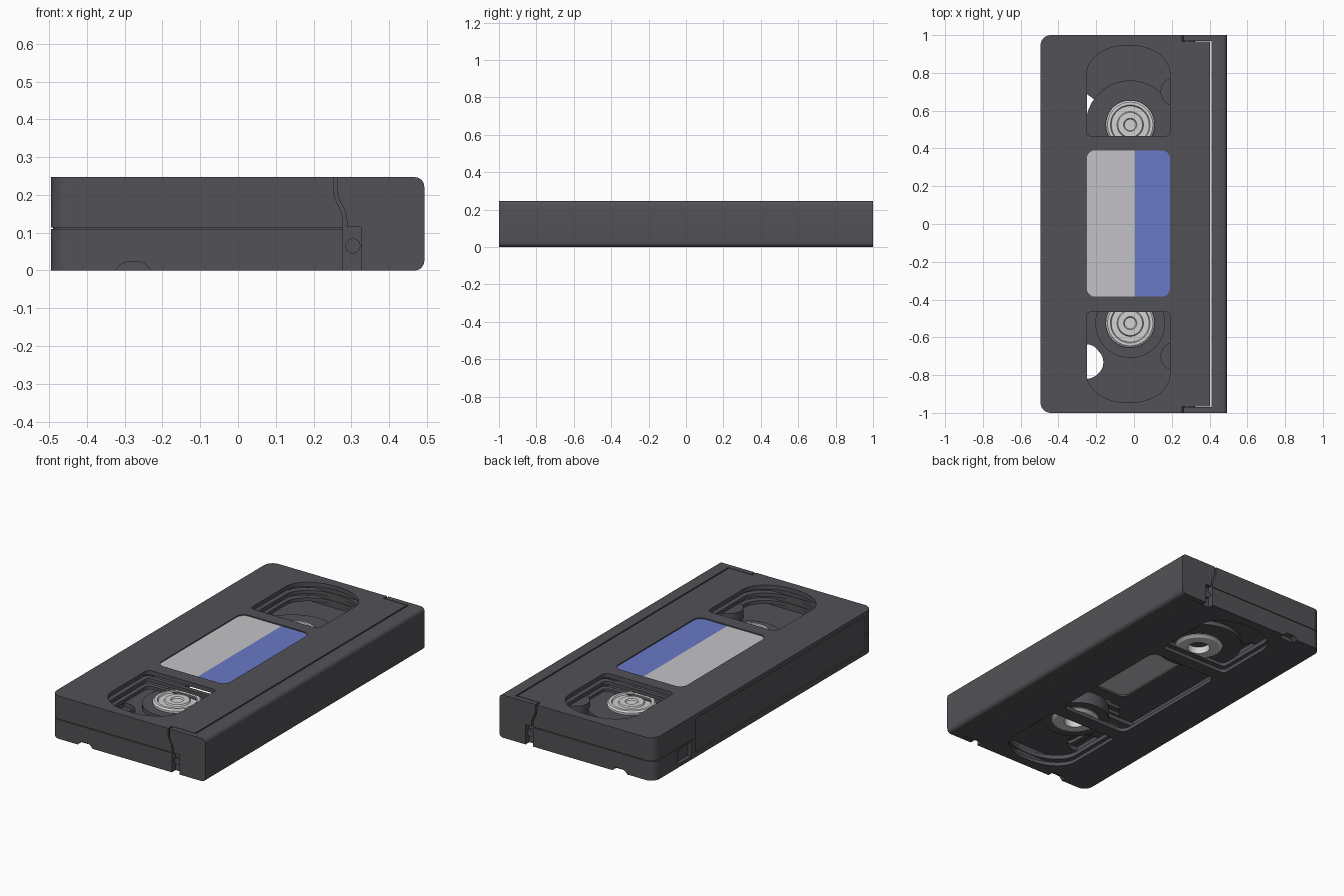
import bpy, bmesh, math
from mathutils import Vector

if "Cube" in bpy.data.objects:
    bpy.data.objects.remove(bpy.data.objects["Cube"])


def material(name, rgb):
    m = bpy.data.materials.new(name)
    m.diffuse_color = (*rgb, 1)
    m.use_nodes = True
    m.node_tree.nodes["Principled BSDF"].inputs["Base Color"].default_value = m.diffuse_color
    return m


DARK = material("dark plastic", (0.085, 0.085, 0.095))
GREY = material("label grey", (0.55, 0.55, 0.58))
BLUE = material("label blue", (0.14, 0.19, 0.57))
REEL = material("reel white", (0.64, 0.64, 0.64))


def rounded(corners, n=10):
    """Outline from (x, y, cut in, cut out) corners joined by conic arcs."""
    out = []
    k = len(corners)
    for i, c in enumerate(corners):
        p = Vector(c[:2])
        rin, rout = (c[2], c[-1]) if len(c) > 2 else (0, 0)
        if rin == 0:
            out.append(tuple(p))
            continue
        a = p + (Vector(corners[i - 1][:2]) - p).normalized() * rin
        b = p + (Vector(corners[(i + 1) % k][:2]) - p).normalized() * rout
        for j in range(n + 1):
            t = j / n
            w0, w1, w2 = (1 - t) ** 2, 2 * 0.7071 * t * (1 - t), t * t
            out.append(tuple((a * w0 + p * w1 + b * w2) / (w0 + w1 + w2)))
    return out


def rect(x0, x1, y0, y1, r=0.0):
    return rounded([(x0, y0, r), (x1, y0, r), (x1, y1, r), (x0, y1, r)])


def circle(cx, cy, r, n=48):
    return [(cx + r * math.cos(2 * math.pi * i / n), cy + r * math.sin(2 * math.pi * i / n))
            for i in range(n)]


def flip(loop):
    return [(x, -y) for x, y in loop]


def finish(name, bm, mat):
    bmesh.ops.recalc_face_normals(bm, faces=bm.faces)
    me = bpy.data.meshes.new(name)
    bm.to_mesh(me)
    bm.free()
    me.materials.append(mat)
    ob = bpy.data.objects.new(name, me)
    bpy.context.collection.objects.link(ob)
    return ob


def prism(name, loop, lo, hi, mat=DARK, axis='Z'):
    """Extrude an outline along z, or an x/z profile along y."""
    place = (lambda p, h: (p[0], p[1], h)) if axis == 'Z' else (lambda p, h: (p[0], h, p[1]))
    bm = bmesh.new()
    a = [bm.verts.new(place(p, lo)) for p in loop]
    b = [bm.verts.new(place(p, hi)) for p in loop]
    bm.faces.new(a)
    bm.faces.new(b)
    for i in range(len(a)):
        j = (i + 1) % len(a)
        bm.faces.new((a[i], a[j], b[j], b[i]))
    return finish(name, bm, mat)


def ring(name, inner, outer, z0, z1, mat=DARK):
    bm = bmesh.new()
    loops = [[bm.verts.new((x, y, z)) for x, y in lp]
             for lp, z in ((inner, z0), (outer, z0), (outer, z1), (inner, z1))]
    n = len(inner)
    for a, b in zip(loops, loops[1:] + loops[:1]):
        for i in range(n):
            j = (i + 1) % n
            bm.faces.new((a[i], a[j], b[j], b[i]))
    return finish(name, bm, mat)


def lathe(name, profile, cx, cy, mat, n=48):
    bm = bmesh.new()
    rows = []
    for r, z in profile:
        if r == 0:
            rows.append([bm.verts.new((cx, cy, z))] * n)
        else:
            rows.append([bm.verts.new((x, y, z)) for x, y in circle(cx, cy, r, n)])
    for a, b in zip(rows, rows[1:]):
        for i in range(n):
            j = (i + 1) % n
            bm.faces.new(list(dict.fromkeys((a[i], a[j], b[j], b[i]))))
    return finish(name, bm, mat)


def cut(target, *cutters):
    for c in cutters:
        mod = target.modifiers.new("cut", 'BOOLEAN')
        mod.operation, mod.solver, mod.object = 'DIFFERENCE', 'EXACT', c
    dg = bpy.context.evaluated_depsgraph_get()
    me = bpy.data.meshes.new_from_object(target.evaluated_get(dg))
    target.modifiers.clear()
    target.data = me
    for c in cutters:
        bpy.data.objects.remove(c)


H = 0.247


def body_outline(d):
    r = 0.055
    return rounded([(-0.495 + d, -1 + d, r), (0.402 - d, -1 + d),
                    (0.402 - d, 1 - d), (-0.495 + d, 1 - d, r)])


def window(d):
    return rounded([(-0.25 - d, 0.465 - d, 0.025), (0.19 + d, 0.465 - d, 0.025),
                    (0.19 + d, 0.945 + d, 0.15, 0.21), (-0.25 - d, 0.945 + d, 0.21, 0.15)], 16)


# hollow shell with windows, seam groove, spine recess and notches
shell = prism("shell", body_outline(0), 0, H)
arm_gap = rounded([(0.253, 0.3), (0.253, 0.195, 0.02), (0.278, 0.15, 0.02), (0.278, -0.1),
                   (0.6, -0.1), (0.6, 0.3)], 4)
cutters = [prism("cavity", rect(-0.455, 0.36, -0.952, 0.952, 0.03), 0.022, 0.222),
           prism("centre_hole", rect(-0.25, 0.19, -0.385, 0.39, 0.045), -0.1, 0.4),
           ring("seam", body_outline(0.006), body_outline(-0.05), 0.110, 0.114),
           prism("spine_recess", rect(-0.6, -0.487, 0.028, 0.222), -0.94, 0.62, axis='Y'),
           prism("tab_notch", rect(-0.6, -0.475, 0.02, 0.105), 0.66, 0.78, axis='Y')]
notch = rounded([(-0.325, -0.05), (-0.325, 0.0), (-0.305, 0.022, 0.01),
                 (-0.25, 0.022, 0.01), (-0.23, 0.0), (-0.23, -0.05)], 4)
for s in (-1, 1):
    w = window(0) if s > 0 else flip(window(0))
    cutters += [prism("reel_hole", w, -0.1, 0.4),
                prism("arm_gap", arm_gap, *sorted((s * 0.966, s * 1.1)), axis='Y'),
                prism("end_notch", notch, *sorted((s * 0.965, s * 1.1)), axis='Y')]
cut(shell, *cutters)

# hinged front flap with its two side arms
flap = prism("flap", rounded([(0.262, H), (0.262, 0.197, 0.02), (0.288, 0.15, 0.02),
                              (0.288, 0.115), (0.325, 0.115), (0.325, 0.0),
                              (0.493, 0.0, 0.025), (0.493, H, 0.025)], 6), -1, 1, axis='Y')
cut(flap, prism("flap_hollow", rect(0.1, 0.41, -0.1, 0.4), -0.97, 0.97, axis='Y'))

# two-tone label
prism("label_grey_half", rounded([(-0.253, -0.388, 0.045), (0.005, -0.388),
                                  (0.005, 0.393), (-0.253, 0.393, 0.045)]), 0.232, 0.241, GREY)
prism("label_blue_half", rounded([(0.005, -0.388), (0.193, -0.388, 0.045),
                                  (0.193, 0.393, 0.045), (0.005, 0.393)]), 0.232, 0.241, BLUE)

# see-through gaps in the two chamber floors
gaps = {-1: rounded([(-0.28, -0.64), (-0.22, -0.635, 0.03), (-0.14, -0.73, 0.06),
                     (-0.21, -0.82, 0.04), (-0.28, -0.82)], 6),
        1: [(-0.28, 0.71), (-0.19, 0.645), (-0.22, 0.5), (-0.28, 0.5)]}

for s, side in ((-1, "front"), (1, "back")):
    cy = s * 0.525
    # chamber floor
    floor = prism(side + "_chamber_floor",
                  rect(-0.46, 0.365, *sorted((s * 0.42, s * 0.955))), 0.09, 0.115)
    cut(floor, prism("floor_gap", gaps[s], 0, 0.3))
    # stepped ledges round the chamber wall
    for i, (z0, z1) in enumerate(((0.045, 0.07), (0.135, 0.155), (0.178, 0.198))):
        a, b = window(0.004), window(0.03)
        if s < 0:
            a, b = flip(a), flip(b)
        ring(f"{side}_ledge_{i}", a, b, z0, z1)
    # tape roll and guide post
    R = 0.235 if s > 0 else 0.185
    lathe(side + "_tape_roll", [(0.125, 0.065), (R, 0.065), (R, 0.14), (0.125, 0.14),
                                (0.125, 0.065)], -0.02, cy, DARK)
    lathe(side + "_guide_post", [(0, 0.04), (0.075, 0.04), (0.075, 0.17), (0, 0.17)],
          0.215, s * 0.70, DARK)
    # light reel hub with stepped rings
    lathe(side + "_reel_hub",
          [(0, 0.1), (0.06, 0.1), (0.06, 0.05), (0.115, 0.05), (0.13, 0.06), (0.13, 0.152),
           (0.12, 0.16), (0.105, 0.16), (0.1, 0.152), (0.07, 0.152), (0.065, 0.16),
           (0.035, 0.16), (0.03, 0.152), (0, 0.152)], -0.02, cy, REEL)
    # flap release button
    prism(side + "_release_button", circle(0.304, 0.065, 0.02, 24),
          *sorted((s * 0.96, s * 0.988)), axis='Y')

bpy.ops.object.select_all(action='DESELECT')
for ob in bpy.context.scene.objects:
    ob.select_set(True)
bpy.context.view_layer.objects.active = shell
bpy.ops.object.shade_smooth_by_angle(angle=math.radians(30))
